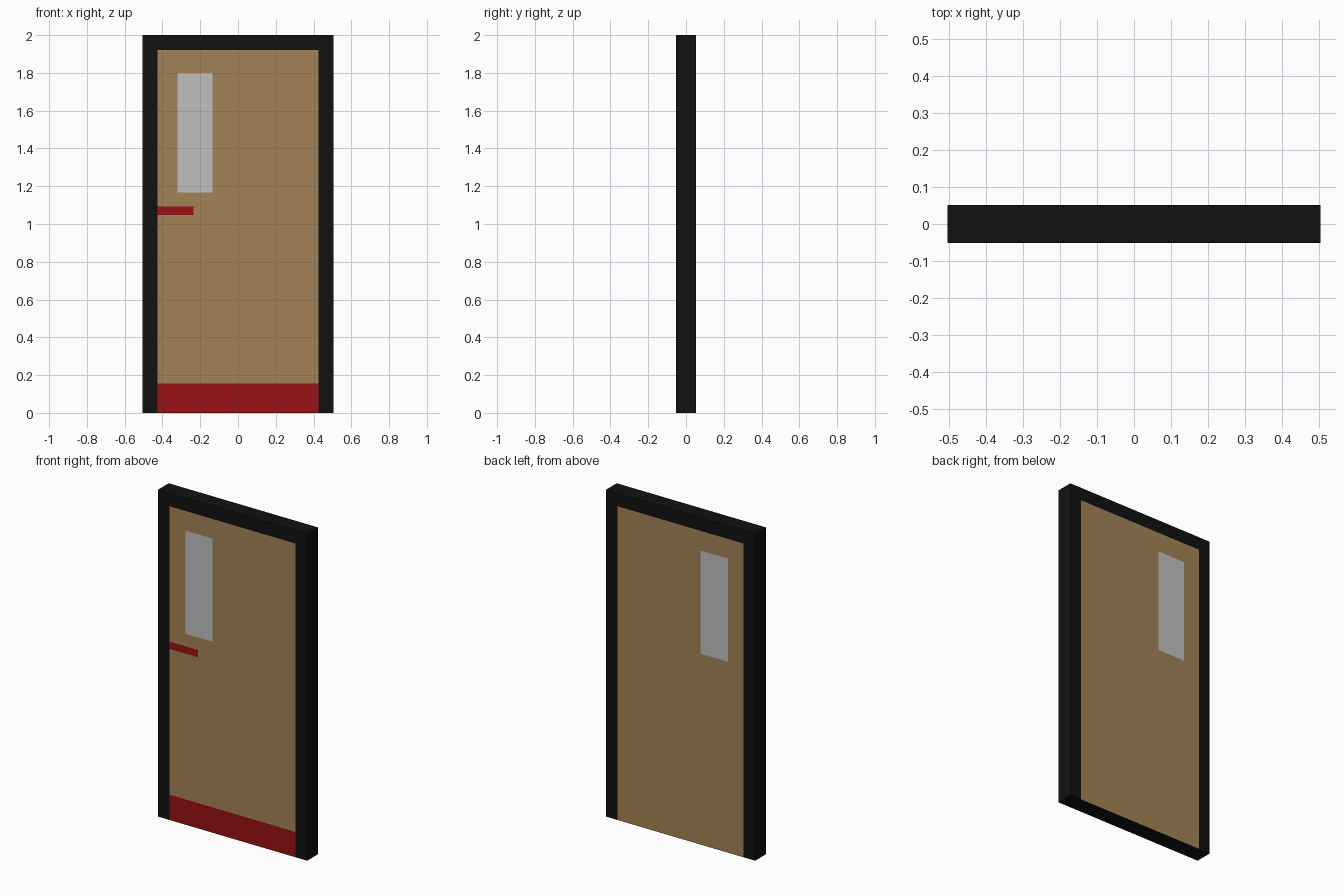
import bpy, bmesh

if "Cube" in bpy.data.objects:
    bpy.data.objects.remove(bpy.data.objects["Cube"])

W, H, D = 0.505, 2.0, 0.052      # half width, height, half depth
IW, IH = 0.427, 1.92             # opening half width and height


def material(name, rgb):
    m = bpy.data.materials.new(name)
    m.diffuse_color = (*rgb, 1.0)
    m.use_nodes = True
    m.node_tree.nodes["Principled BSDF"].inputs["Base Color"].default_value = m.diffuse_color
    return m


black = material("black", (0.0055, 0.0055, 0.0055))
tan = material("tan wood", (0.37, 0.226, 0.095))
red = material("red", (0.328, 0.0055, 0.006))
grey = material("grey glass", (0.53, 0.53, 0.53))


def make_object(name, bm, mats):
    mesh = bpy.data.meshes.new(name)
    bm.to_mesh(mesh)
    bm.free()
    for m in mats:
        mesh.materials.append(m)
    ob = bpy.data.objects.new(name, mesh)
    bpy.context.collection.objects.link(ob)
    return ob


def extrude_profile(points):
    """Closed solid from an x-z outline, spanning the full depth."""
    bm = bmesh.new()
    face = bm.faces.new([bm.verts.new((x, -D, z)) for x, z in points])
    out = bmesh.ops.extrude_face_region(bm, geom=[face], use_keep_orig=True)
    verts = [g for g in out["geom"] if isinstance(g, bmesh.types.BMVert)]
    bmesh.ops.translate(bm, verts=verts, vec=(0, 2 * D, 0))
    bmesh.ops.recalc_face_normals(bm, faces=bm.faces)
    return bm


def drop_faces(bm, rule):
    doomed = [f for f in bm.faces if rule(f)]
    bmesh.ops.delete(bm, geom=doomed, context='FACES')


# Frame: two posts and a head; hidden contact faces against the leaf removed
bm = extrude_profile([(-W, 0), (-W, H), (W, H), (W, 0),
                      (IW, 0), (IW, IH), (-IW, IH), (-IW, 0)])
drop_faces(bm, lambda f: abs(f.normal.y) < 0.5 and all(
    abs(v.co.x) < IW + 0.001 and v.co.z < IH + 0.001 for v in f.verts))
make_object("door_frame", bm, [black])

# Door leaf: flush slab with window, handle and kick plate cut into its faces
WINDOW = (-0.32, -0.135, 1.168, 1.80)
HANDLE = (-IW, -0.235, 1.047, 1.092)
KICK = (-IW, IW, 0.0, 0.155)

bm = extrude_profile([(-IW, 0), (-IW, IH), (IW, IH), (IW, 0)])
drop_faces(bm, lambda f: abs(f.normal.x) > 0.5 or f.normal.z > 0.5)
cuts = [((x, 0, 0), (1, 0, 0)) for r in (WINDOW, HANDLE) for x in r[:2]]
cuts += [((0, 0, z), (0, 0, 1)) for r in (WINDOW, HANDLE, KICK) for z in r[2:]]
for co, no in cuts:
    if abs(co[0]) < IW - 0.001 and (no[0] or co[2] > 0):
        bmesh.ops.bisect_plane(bm, geom=bm.verts[:] + bm.edges[:] + bm.faces[:],
                               plane_co=co, plane_no=no)


def inside(c, r):
    return r[0] < c.x < r[1] and r[2] < c.z < r[3]


bm.normal_update()
for f in bm.faces:
    c = f.calc_center_median()
    front = f.normal.y < -0.5
    if f.normal.z < -0.5:
        f.material_index = 3                      # underside
    elif inside(c, WINDOW):
        f.material_index = 1                      # window on both sides
    elif front and (inside(c, HANDLE) or inside(c, KICK)):
        f.material_index = 2                      # handle and kick plate
    else:
        f.material_index = 0
make_object("door_leaf", bm, [tan, grey, red, black])
